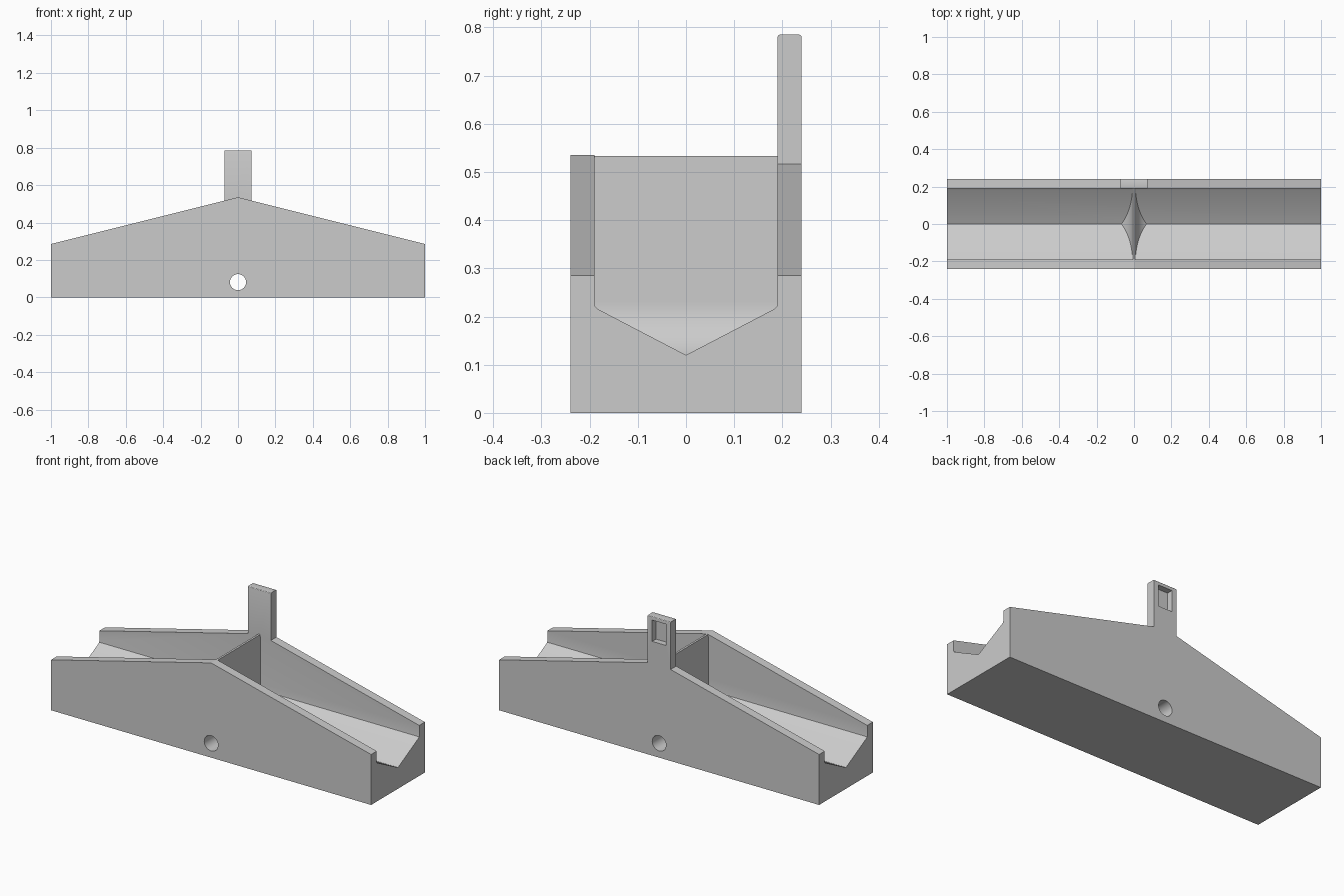
import bpy, bmesh, math

cube = bpy.data.objects.get("Cube")
if cube:
    bpy.data.objects.remove(cube, do_unlink=True)

GREY = (0.6, 0.6, 0.6, 1.0)
mat = bpy.data.materials.new("plain_grey")
mat.use_nodes = True
mat.diffuse_color = GREY
mat.node_tree.nodes["Principled BSDF"].inputs["Base Color"].default_value = GREY

WALL, INNER = 0.24, 0.19        # outer and inner half widths
PEAK, END = 0.535, 0.285        # wall heights at the middle and the ends
TAB = 0.072                     # half width of the upright tab
TAB_BASE = PEAK - (PEAK - END) * TAB


def prism(name, outline, axis, start, end):
    """Extrude an outline (x,z for axis 'y'; y,z for axis 'x') from start to end."""
    bm = bmesh.new()
    place = (lambda p: (p[0], start, p[1])) if axis == 'y' else (lambda p: (start, p[0], p[1]))
    face = bm.faces.new([bm.verts.new(place(p)) for p in outline])
    moved = bmesh.ops.extrude_face_region(bm, geom=[face])["geom"]
    shift = (0, end - start, 0) if axis == 'y' else (end - start, 0, 0)
    bmesh.ops.translate(bm, vec=shift, verts=[v for v in moved if isinstance(v, bmesh.types.BMVert)])
    bmesh.ops.recalc_face_normals(bm, faces=bm.faces)
    mesh = bpy.data.meshes.new(name)
    bm.to_mesh(mesh)
    bm.free()
    mesh.materials.append(mat)
    obj = bpy.data.objects.new(name, mesh)
    bpy.context.collection.objects.link(obj)
    return obj


def cut(obj, *cutters):
    bpy.context.view_layer.objects.active = obj
    for cutter in cutters:
        mod = obj.modifiers.new("cut", 'BOOLEAN')
        mod.operation, mod.solver, mod.object = 'DIFFERENCE', 'EXACT', cutter
        bpy.ops.object.modifier_apply(modifier=mod.name)


def mirrored(half):
    """Complete an outline whose right half runs from bottom to top."""
    return half + [(-a, b) for a, b in reversed(half) if a != 0]


# Main trough body, with a peaked side outline
body = prism("trough_body", mirrored([(1, 0), (1, END), (0, PEAK)]), 'y', -WALL, WALL)

# Cutters: V-bottomed channel and round pivot hole
channel = prism("channel_cutter",
                mirrored([(0, 0.12), (0.184, 0.216), (0.189, 0.221), (INNER, 0.227), (INNER, 1)]),
                'x', -1.2, 1.2)
circle = [(0.043 * math.cos(a), 0.081 + 0.043 * math.sin(a))
          for a in (math.tau * i / 48 for i in range(48))]
hole = prism("pivot_cutter", circle, 'y', -0.5, 0.5)
cut(body, channel, hole)

# Thin dividing wall, flaring in a concave curve towards the floor
flare = [(0.137 - 0.13 * math.cos(t), 0.23 - 0.13 * math.sin(t))
         for t in (math.radians(58) * i / 16 for i in range(17))]
side = [(flare[-1][0], 0.1)] + flare[::-1] + [(0.006, PEAK - 0.002)]
divider = prism("divider", mirrored(side), 'y', -INNER, INNER)
cut(divider, hole)

# Upright tab on the back wall, with softened top edges
tab = prism("back_tab", [(-TAB, TAB_BASE), (0, PEAK), (TAB, TAB_BASE), (TAB, 0.785), (-TAB, 0.785)],
            'y', INNER, WALL)
bm = bmesh.new()
bm.from_mesh(tab.data)
top = [e for e in bm.edges
       if all(v.co.z > 0.78 for v in e.verts) and abs(e.verts[0].co.x - e.verts[1].co.x) > 0.1]
bmesh.ops.bevel(bm, geom=top, offset=0.005, segments=3, profile=0.5, affect='EDGES')
bm.to_mesh(tab.data)
bm.free()

# Square pocket in the back of the tab
pocket = prism("pocket_cutter", mirrored([(0.043, 0.645), (0.043, 0.765)]), 'y', WALL - 0.034, 0.4)
cut(tab, pocket)

for cutter in (channel, hole, pocket):
    bpy.data.objects.remove(cutter, do_unlink=True)

# Smooth curved areas, keep edges sharp
bpy.ops.object.select_all(action='DESELECT')
for obj in (body, divider, tab):
    obj.select_set(True)
bpy.context.view_layer.objects.active = body
bpy.ops.object.shade_smooth_by_angle(angle=math.radians(25))
